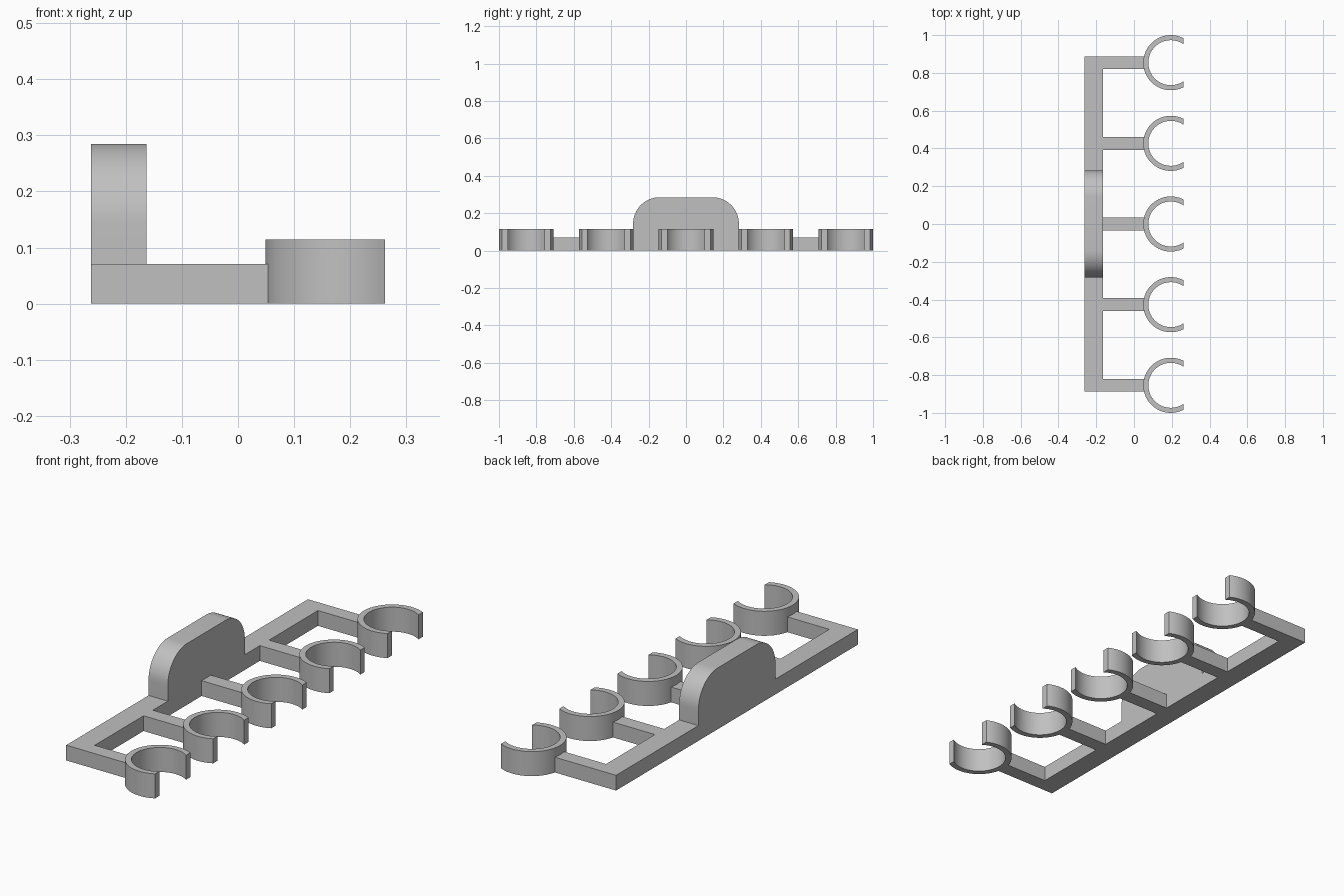
import bpy, bmesh
from math import sin, cos, acos, pi
from mathutils import Vector

cube = bpy.data.objects.get("Cube")
if cube:
    bpy.data.objects.remove(cube, do_unlink=True)

grey = bpy.data.materials.new("plain grey")
grey.use_nodes = True
COLOR = (0.53, 0.53, 0.53, 1)
grey.diffuse_color = COLOR
grey.node_tree.nodes["Principled BSDF"].inputs["Base Color"].default_value = COLOR

BACK, SPINE_FRONT, ARM_END = -0.262, -0.163, 0.062
BASE_H, CLIP_H, HANDLE_H = 0.071, 0.114, 0.285
PITCH, ARM_HALF = 0.427, 0.034
CLIP_X, OUTER, INNER, CLIP_CUT = 0.195, 0.146, 0.119, 0.262


def prism(name, outline, offset):
    """Extrude a closed outline of 3D points along an offset."""
    bm = bmesh.new()
    face = bm.faces.new([bm.verts.new(p) for p in outline])
    ext = bmesh.ops.extrude_face_region(bm, geom=[face], use_keep_orig=True)
    top = [v for v in ext["geom"] if isinstance(v, bmesh.types.BMVert)]
    bmesh.ops.translate(bm, verts=top, vec=Vector(offset))
    bmesh.ops.recalc_face_normals(bm, faces=bm.faces)
    mesh = bpy.data.meshes.new(name)
    bm.to_mesh(mesh)
    bm.free()
    mesh.materials.append(grey)
    obj = bpy.data.objects.new(name, mesh)
    bpy.context.collection.objects.link(obj)
    bpy.ops.object.select_all(action="DESELECT")
    obj.select_set(True)
    bpy.context.view_layer.objects.active = obj
    bpy.ops.object.shade_smooth_by_angle(angle=pi / 6)
    return obj


def arc(cx, cy, r, a0, a1, n):
    angles = [a0 + (a1 - a0) * i / n for i in range(n + 1)]
    return [(cx + r * cos(a), cy + r * sin(a)) for a in angles]


# Comb-shaped base: long spine with five arms
centres = [i * PITCH for i in range(-2, 3)]
end = centres[-1] + ARM_HALF
comb = [(BACK, end), (BACK, -end)]
for y in centres:
    lo, hi = y - ARM_HALF, y + ARM_HALF
    if y != centres[0]:
        comb.append((SPINE_FRONT, lo))
    comb += [(ARM_END, lo), (ARM_END, hi)]
    if y != centres[-1]:
        comb.append((SPINE_FRONT, hi))
prism("base_frame", [(x, y, 0) for x, y in comb], (0, 0, BASE_H))

# Open ring clips, cut off flat at the front
a_out = acos((CLIP_CUT - CLIP_X) / OUTER)
a_in = acos((CLIP_CUT - CLIP_X) / INNER)
for i, y in enumerate(centres):
    ring = arc(CLIP_X, y, OUTER, a_out, 2 * pi - a_out, 48)
    ring += arc(CLIP_X, y, INNER, 2 * pi - a_in, a_in, 48)
    prism(f"clip_{i + 1}", [(px, py, 0) for px, py in ring], (0, 0, CLIP_H))

# Upright handle plate with rounded upper corners
HALF, R = 0.283, 0.142
plate = [(-HALF, BASE_H), (HALF, BASE_H)]
plate += arc(HALF - R, HANDLE_H - R, R, 0, pi / 2, 16)
plate += arc(R - HALF, HANDLE_H - R, R, pi / 2, pi, 16)
prism("handle_plate", [(BACK, y, z) for y, z in plate], (SPINE_FRONT - BACK, 0, 0))
